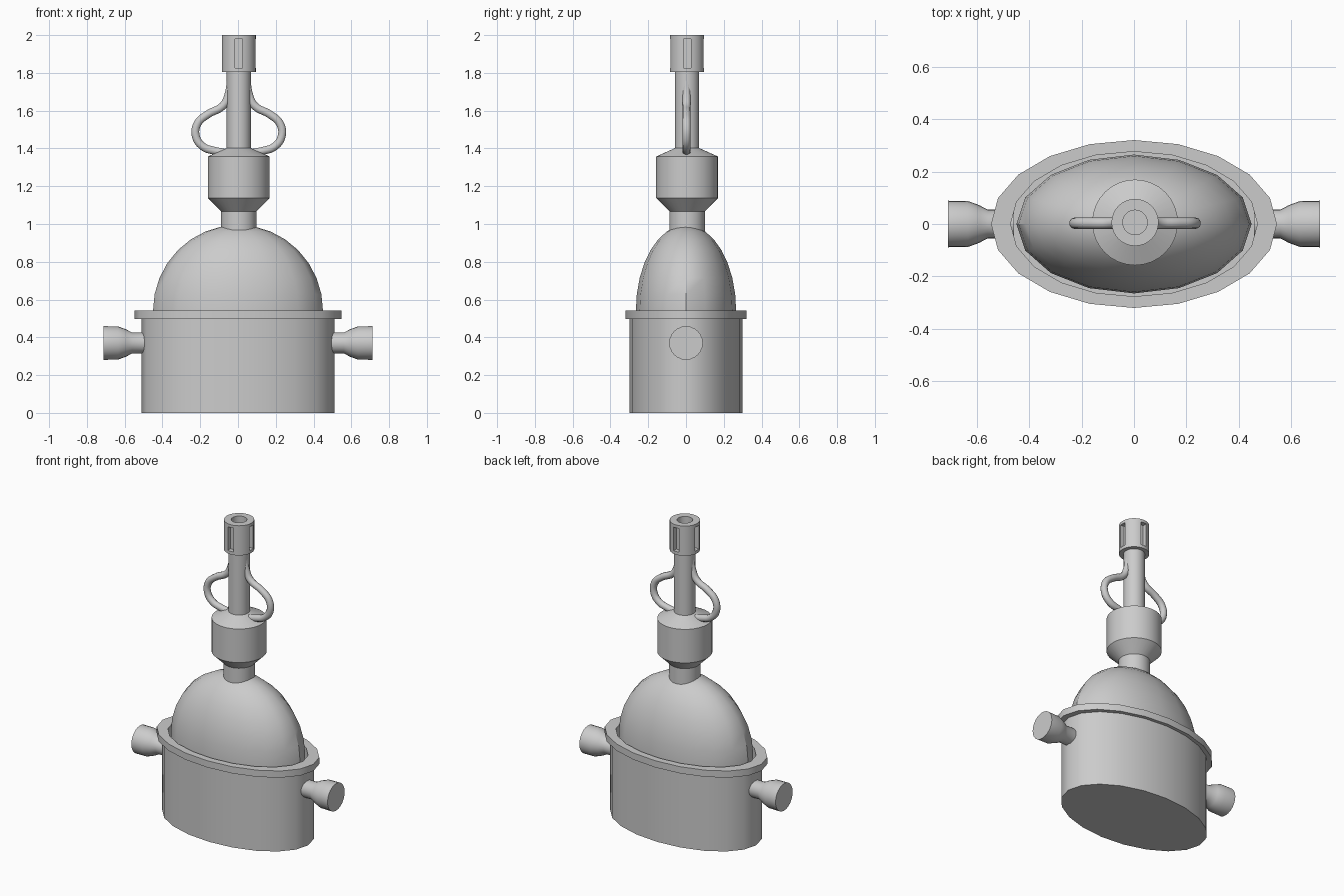
import bpy, bmesh, math
from mathutils import Matrix, Vector

if "Cube" in bpy.data.objects:
    bpy.data.objects.remove(bpy.data.objects["Cube"])

CX, CY = 0.004, 0.006   # slight offset of the upper assembly


def lathe(name, profile, sides, sx=1.0, sy=1.0, matrix=None, angle=35):
    """Revolve (radius, z) points about z; radius 0 makes a pole."""
    bm = bmesh.new()
    rings = []
    for r, z in profile:
        if r == 0:
            rings.append([bm.verts.new((0, 0, z))])
        else:
            rings.append([bm.verts.new((r * sx * math.cos(2 * math.pi * i / sides),
                                        r * sy * math.sin(2 * math.pi * i / sides), z))
                          for i in range(sides)])
    for a, b in zip(rings, rings[1:]):
        for i in range(sides):
            j = (i + 1) % sides
            if len(a) == 1:
                bm.faces.new((a[0], b[j], b[i]))
            elif len(b) == 1:
                bm.faces.new((a[i], a[j], b[0]))
            else:
                bm.faces.new((a[i], a[j], b[j], b[i]))
    bmesh.ops.recalc_face_normals(bm, faces=bm.faces)
    if matrix:
        bm.transform(matrix)
    me = bpy.data.meshes.new(name)
    bm.to_mesh(me)
    bm.free()
    ob = bpy.data.objects.new(name, me)
    bpy.context.collection.objects.link(ob)
    smooth(ob, angle)
    return ob


def smooth(ob, angle):
    bpy.ops.object.select_all(action='DESELECT')
    bpy.context.view_layer.objects.active = ob
    ob.select_set(True)
    bpy.ops.object.shade_smooth_by_angle(angle=math.radians(angle))


# Oval body with overhanging rim and open recess (radius in units of the x radius)
lathe("oval_body", [(0, 0), (0.51, 0), (0.51, 0.497), (0.547, 0.497), (0.547, 0.541),
                    (0.472, 0.541), (0.472, 0.3), (0, 0.3)], 20, 1, 0.587)

# Dome sitting inside the rim, with a straight skirt down into the recess
dome = [(0, 0.3), (0.45, 0.3)]
dome += [(0.45 * math.cos(math.pi / 2 * k / 8), 0.54 + 0.455 * math.sin(math.pi / 2 * k / 8))
         for k in range(8)]
lathe("dome", dome + [(0, 0.995)], 16, 1, 0.59)

# Side pegs, flared toward the ends
for side, label in ((1, "right"), (-1, "left")):
    m = Matrix.Translation((0, 0, 0.37)) @ Matrix.Rotation(side * math.pi / 2, 4, 'Y')
    lathe(label + "_peg", [(0, 0.46), (0.055, 0.46), (0.055, 0.56), (0.072, 0.592),
                           (0.088, 0.635), (0.089, 0.712), (0, 0.712)], 24, matrix=m)

# Neck, collar and stem
up = Matrix.Translation((CX, CY, 0))
lathe("neck_collar_stem", [(0, 0.9), (0.094, 0.9), (0.094, 1.067), (0.164, 1.137),
                           (0.164, 1.357), (0.064, 1.402), (0.064, 1.82), (0, 1.82)],
      32, matrix=up, angle=25)

# Slotted nozzle with a bore in the top
nozzle = lathe("nozzle", [(0, 1.805), (0.09, 1.805), (0.09, 2.0), (0.047, 2.0),
                          (0.047, 1.88), (0, 1.88)], 32, matrix=up)
bm = bmesh.new()
for k in range(4):
    m = (up @ Matrix.Rotation(k * math.pi / 2, 4, 'Z')
         @ Matrix.Translation((0.085, 0, 1.903)) @ Matrix.Diagonal((0.05, 0.04, 0.155, 1)))
    bmesh.ops.create_cube(bm, size=1, matrix=m)
me = bpy.data.meshes.new("slot_cutter")
bm.to_mesh(me)
bm.free()
cutter = bpy.data.objects.new("slot_cutter", me)
bpy.context.collection.objects.link(cutter)
cutter.hide_render = True
cutter.hide_set(True)
mod = nozzle.modifiers.new("slots", 'BOOLEAN')
mod.object = cutter
mod.solver = 'EXACT'
smooth_target = nozzle
bpy.context.view_layer.objects.active = nozzle
bpy.ops.object.modifier_apply(modifier=mod.name)
bpy.data.objects.remove(cutter)
smooth(nozzle, 35)

# Curved loop handles from stem to collar
path = [(0.045, 1.77), (0.056, 1.68), (0.085, 1.625), (0.165, 1.58), (0.219, 1.53),
        (0.226, 1.46), (0.185, 1.407), (0.13, 1.388), (0.08, 1.378)]
for side, label in ((1, "right"), (-1, "left")):
    cu = bpy.data.curves.new(label + "_handle", 'CURVE')
    cu.dimensions = '3D'
    cu.bevel_depth = 0.022
    cu.bevel_resolution = 3
    cu.resolution_u = 5
    cu.use_fill_caps = True
    sp = cu.splines.new('BEZIER')
    sp.bezier_points.add(len(path) - 1)
    for p, (x, z) in zip(sp.bezier_points, path):
        p.co = (CX + side * x, CY - 0.003, z)
        p.handle_left_type = p.handle_right_type = 'AUTO'
    sp.bezier_points[0].radius = 0.8
    ob = bpy.data.objects.new(label + "_handle", cu)
    bpy.context.collection.objects.link(ob)
